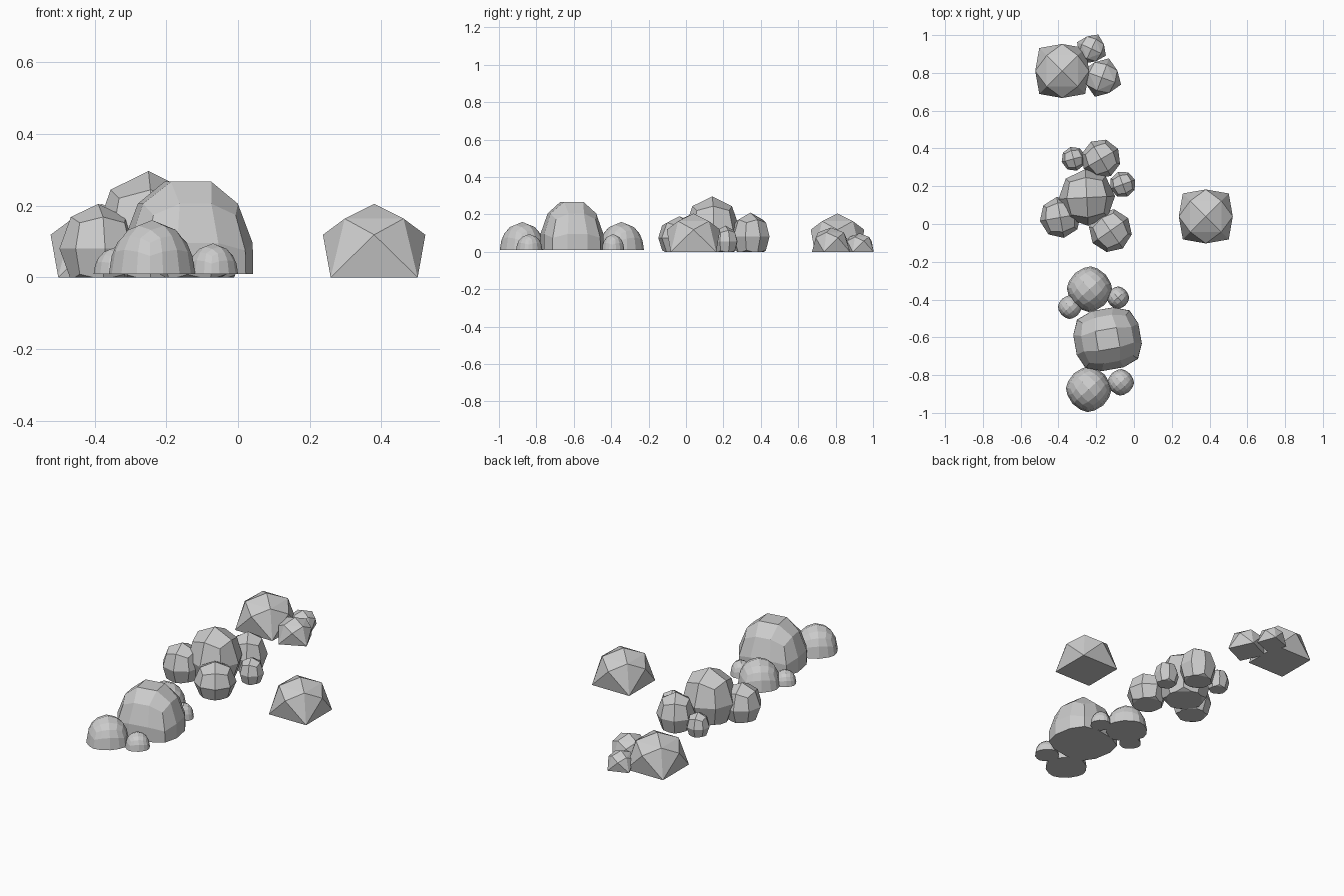
import bpy, bmesh, math
from mathutils import Vector, Matrix

if "Cube" in bpy.data.objects:
    bpy.data.objects.remove(bpy.data.objects["Cube"])


def finish(bm, name, x, y, z, rot):
    bmesh.ops.rotate(bm, verts=bm.verts, cent=(0, 0, 0),
                     matrix=Matrix.Rotation(math.radians(rot), 3, 'Z'))
    bmesh.ops.recalc_face_normals(bm, faces=bm.faces)
    me = bpy.data.meshes.new(name)
    bm.to_mesh(me)
    bm.free()
    ob = bpy.data.objects.new(name, me)
    ob.location = (x, y, z)
    bpy.context.collection.objects.link(ob)


# Tapered block with its top and sides poked outwards
def faceted_rock(name, x, y, r, h, rot=0):
    bm = bmesh.new()
    bmesh.ops.create_cube(bm, size=2)
    for v in bm.verts:
        up = v.co.z > 0
        k = r * (0.575 if up else 0.85)
        v.co = (v.co.x * k, v.co.y * k, 0.8 * h if up else 0)
    bm.normal_update()
    faces = [f for f in bm.faces if f.normal.z > -0.5]
    for v in bmesh.ops.poke(bm, faces=faces)['verts']:
        flat = Vector((v.co.x, v.co.y, 0))
        if flat.length < 0.01:
            v.co = (0, 0, h)
        else:
            v.co = flat.normalized() * r + Vector((0, 0, 0.58 * h))
    finish(bm, name, x, y, 0, rot)


# Rounded-off cube cut flat at the base; low is the cut depth below centre
def round_rock(name, x, y, rx, ry, h, rot=0, cuts=1, low=0.65, z=0.0, square=0.0):
    bm = bmesh.new()
    bmesh.ops.create_cube(bm, size=2)
    bmesh.ops.subdivide_edges(bm, edges=bm.edges[:], cuts=cuts, use_grid_fill=True)
    for v in bm.verts:
        s = v.co.normalized()
        w = square * (1 - max(s.z, 0))
        v.co = Vector((s.x + (v.co.x - s.x) * w, s.y + (v.co.y - s.y) * w, s.z))
    bmesh.ops.bisect_plane(bm, geom=bm.verts[:] + bm.edges[:] + bm.faces[:],
                           plane_co=(0, 0, -low), plane_no=(0, 0, -1), clear_outer=True)
    bmesh.ops.holes_fill(bm, edges=[e for e in bm.edges if e.is_boundary], sides=0)
    top = max(v.co.z for v in bm.verts)
    for v in bm.verts:
        v.co = (v.co.x * rx, v.co.y * ry, (v.co.z + low) / (top + low) * h)
    finish(bm, name, x, y, z, rot)


# Lone rock and rear cluster
faceted_rock("lone_rock", 0.38, 0.04, 0.143, 0.205)
faceted_rock("rear_rock_large", -0.38, 0.81, 0.143, 0.205)
faceted_rock("rear_rock_medium", -0.17, 0.775, 0.09, 0.13, 25)
faceted_rock("rear_rock_small", -0.225, 0.927, 0.07, 0.10, 20)

# Middle cluster
round_rock("middle_rock_large", -0.25, 0.14, 0.15, 0.15, 0.297, 3)
for i, (x, y, r, h, rot) in enumerate([
        (-0.175, 0.345, 0.105, 0.21, 30), (-0.32, 0.345, 0.065, 0.13, 15),
        (-0.06, 0.21, 0.07, 0.14, 20), (-0.39, 0.035, 0.11, 0.205, 10),
        (-0.125, -0.035, 0.115, 0.19, 35)]):
    round_rock(f"middle_rock_{i + 1}", x, y, r, r, h, rot)

# Front cluster of domes
round_rock("front_rock_large", -0.14, -0.61, 0.19, 0.175, 0.257, 10, 2, 0, 0.01, 0.2)
for i, (x, y, r, h) in enumerate([
        (-0.235, -0.345, 0.115, 0.15), (-0.085, -0.39, 0.057, 0.085),
        (-0.34, -0.44, 0.06, 0.075), (-0.24, -0.875, 0.115, 0.15),
        (-0.07, -0.838, 0.067, 0.085)]):
    round_rock(f"front_rock_{i + 1}", x, y, r, r, h, 42, 3, 0, 0.01, 0.12)
